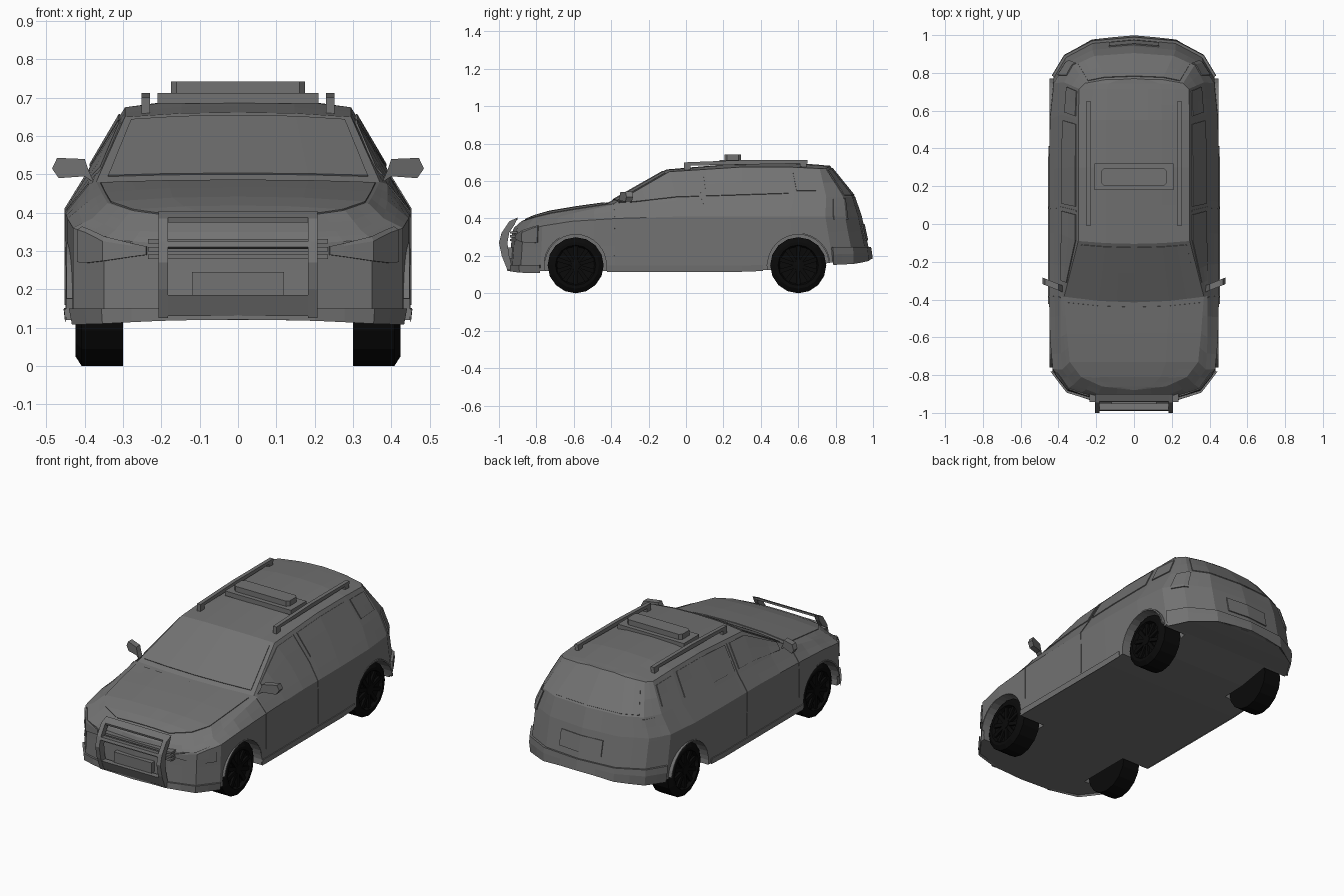
import bpy, bmesh, math
from mathutils import Vector, Matrix

if "Cube" in bpy.data.objects:
    bpy.data.objects.remove(bpy.data.objects["Cube"])


def material(name, v):
    m = bpy.data.materials.new(name)
    m.diffuse_color = (v, v, v, 1)
    m.use_nodes = True
    m.node_tree.nodes["Principled BSDF"].inputs["Base Color"].default_value = m.diffuse_color
    return m


black = material("tyre_black", 0.003)
paint = material("dark_grey_paint", 0.17)


def finish(name, verts, faces, mirror=False, mat=paint, fix=True):
    if mirror:
        n = len(verts)
        verts = list(verts) + [(-v[0], v[1], v[2]) for v in verts]
        faces = list(faces) + [tuple(n + i for i in reversed(f)) for f in faces]
    me = bpy.data.meshes.new(name)
    me.from_pydata([tuple(v) for v in verts], [], faces)
    bm = bmesh.new()
    bm.from_mesh(me)
    bmesh.ops.remove_doubles(bm, verts=bm.verts, dist=1e-4)
    if fix:
        bmesh.ops.recalc_face_normals(bm, faces=bm.faces)
    bm.to_mesh(me)
    bm.free()
    ob = bpy.data.objects.new(name, me)
    bpy.context.collection.objects.link(ob)
    me.materials.append(mat)
    return ob


def prism(name, pts, axis, a, b, mirror=False):
    """Extrude a 2D outline along x or y."""
    put = (lambda p, d: (d, p[0], p[1])) if axis == 'x' else (lambda p, d: (p[0], d, p[1]))
    n = len(pts)
    verts = [put(p, d) for d in (a, b) for p in pts]
    faces = [tuple(range(n)), tuple(range(n, 2 * n))]
    faces += [(i, (i + 1) % n, n + (i + 1) % n, n + i) for i in range(n)]
    return finish(name, verts, faces, mirror)


def box(name, x0, x1, y0, y1, z0, z1, mirror=False):
    return prism(name, [(y0, z0), (y1, z0), (y1, z1), (y0, z1)], 'x', x0, x1, mirror)


# Body stations run from the nose round the side to the tail
# plan outline: x, y, underside z, shoulder z
plan = [(0, -.945, .12, .32), (.20, -.93, .12, .32), (.35, -.885, .12, .33), (.43, -.78, .12, .36),
        (.445, -.62, .12, .385), (.45, -.38, .12, .40), (.45, -.05, .12, .41), (.45, .30, .12, .41),
        (.445, .58, .13, .41), (.425, .78, .165, .41), (.36, .89, .17, .41), (.22, .965, .18, .41),
        (0, .985, .185, .41)]
# belt line: x, y, z
belt = [(0, -.92, .35), (.19, -.90, .35), (.32, -.85, .355), (.38, -.77, .385), (.39, -.60, .43),
        (.39, -.38, .475), (.395, -.05, .495), (.395, .30, .505), (.385, .58, .515),
        (.37, .75, .515), (.32, .84, .515), (.21, .89, .515), (0, .905, .515)]
# bonnet and roof edge: x, y, z, crown
top = [(0, -.88, .385, 0), (.17, -.86, .39, .004), (.28, -.81, .405, .01), (.34, -.73, .425, .013),
       (.355, -.58, .45, .013), (.37, -.385, .48, .006), (.295, -.09, .65, .012), (.295, .30, .675, .022),
       (.295, .55, .675, .025), (.29, .715, .667, .02), (.26, .745, .668, .016), (.15, .765, .675, .008),
       (0, .77, .682, 0)]
bow = {5: -.03, 6: -.015}

grid = []
for i, ((x, y, zb, zs), d, e) in enumerate(zip(plan, belt, top)):
    w, k = bow.get(i, 0), .985 if y < 0 else .955
    grid.append([Vector(p) for p in (
        (0, y, zb), (x, y, zb), (x, y * .99, .25), (x, y * k, zs), d, e[:3],
        (e[0] / 2, e[1] + w * .75, e[2] + e[3] * .8), (0, e[1] + w, e[2] + e[3]))])


def P(s, r):
    s, r = min(max(s, 0), 12), min(max(r, 0), 7)
    i, j = min(int(s), 11), min(int(r), 6)
    u, v = s - i, r - j
    return grid[i][j].lerp(grid[i + 1][j], u).lerp(grid[i][j + 1].lerp(grid[i + 1][j + 1], u), v)


def steps(a, b):
    mid = [k / 2 for k in range(28) if a + .02 < k / 2 < b - .02]
    return [a] + mid + [b]


def patch(name, s0, s1, r0, r1, t=0.004, rim=True, taper=1):
    """Mirrored panel that follows the body skin, raised by t."""
    S, R = steps(s0, s1), steps(r0, r1)
    m, e, c = len(R), .02, (r0 + r1) / 2
    outer, inner = [], []
    for s in S:
        k = taper + (1 - taper) * min(1, 1.5 * (s - s0) / (s1 - s0))
        for r in R:
            r = c + (r - c) * k
            p = P(s, r)
            n = (P(s + e, r) - P(s - e, r)).cross(P(s, r + e) - P(s, r - e))
            if p.x < 1e-4:
                n.x = 0
            n.normalize()
            outer.append(p + n * t)
            inner.append(p - n * .006)
    idx = lambda i, j: i * m + j
    faces = [(idx(i, j), idx(i + 1, j), idx(i + 1, j + 1), idx(i, j + 1))
             for i in range(len(S) - 1) for j in range(m - 1)]
    if not rim:
        return finish(name, outer, faces, True, fix=False)
    N, a, b = len(outer), len(S) - 1, m - 1
    loop = ([idx(i, 0) for i in range(a)] + [idx(a, j) for j in range(b)] +
            [idx(i, b) for i in range(a, 0, -1)] + [idx(0, j) for j in range(b, 0, -1)])
    for p, q in zip(loop, loop[1:] + loop[:1]):
        if outer[p].x > 1e-4 or outer[q].x > 1e-4:
            faces.append((q, p, p + N, q + N))
    return finish(name, outer + inner, faces, True, fix=False)


def lathe(profile, segs, a0=0, a1=2 * math.pi):
    """Revolve (x, radius) points about the x axis."""
    m = len(profile)
    verts = [(x, r * math.cos(a), r * math.sin(a)) for k in range(segs + 1)
             for a in [a0 + (a1 - a0) * k / segs] for x, r in profile]
    faces = [(k * m + j, k * m + j + 1, (k + 1) * m + j + 1, (k + 1) * m + j)
             for k in range(segs) for j in range(m - 1)]
    return verts, faces


# Body shell with wheel arches cut out
body = patch("body", 0, 12, 0, 7, 0, rim=False)
for y in (-.59, .60):
    v, f = lathe([(.28, 0), (.28, .166), (.6, .166), (.6, 0)], 24)
    cutter = finish("arch_cutter", [(a, b + y, c + .15) for a, b, c in v], f, True)
    cutter.hide_render = True
    mod = body.modifiers.new("arch", 'BOOLEAN')
    mod.operation, mod.solver, mod.object = 'DIFFERENCE', 'EXACT', cutter
    bpy.context.view_layer.objects.active = body
    bpy.ops.object.modifier_apply(modifier=mod.name)
    bpy.data.objects.remove(cutter)

# Panels, glass and lamps on the skin
patch("bonnet", 1, 4.85, 5.05, 7, .004)
patch("windscreen", 5.08, 5.94, 5.14, 7, .004)
patch("front_side_window", 5.25, 6.35, 4.12, 4.88, .005)
patch("rear_side_window", 6.46, 7.9, 4.12, 4.88, .005)
patch("quarter_window", 8.1, 8.9, 4.2, 4.85, .005)
patch("tailgate_window", 10.2, 12, 4.05, 4.92, .004)
patch("headlight", 1.25, 2.8, 2.2, 3.2, .007, taper=.3)
patch("tail_light", 9.4, 10.15, 2.9, 3.9, .006)
patch("rear_plate", 11.4, 12, 2.2, 2.75, .006)
patch("door_seam", 6.385, 6.41, 1.3, 4.9, .003)
patch("front_door_seam", 4.95, 4.975, 1.6, 4, .003)
patch("front_lip", 0, 3, 1, 1.23, .012)
patch("side_sill", 4.82, 7.4, 1, 1.22, .005)
patch("rear_bumper", 9.05, 12, 1, 1.95, .014)

# Wheel arch lips
for label, y in (("front", -.59), ("rear", .60)):
    v, f = lathe([(.40, .164), (.447, .164), (.447, .172), (.40, .172), (.40, .164)], 14, .15, math.pi - .15)
    finish(label + "_arch_lip", [(a, b + y, c + .15) for a, b, c in v], f, True)

# Wheels: tyre with recessed rim, hub and spokes
tyre = [(.30, 0), (.30, .15), (.408, .15), (.424, .125), (.424, .108), (.405, .10), (.395, 0)]
for end, y in (("front", -.59), ("rear", .60)):
    for side, sx in (("right", 1), ("left", -1)):
        verts, faces = lathe(tyre, 16)
        hub_v, hub_f = lathe([(.39, .03), (.418, .026), (.42, 0)], 10)
        faces += [tuple(i + len(verts) for i in q) for q in hub_f]
        verts += hub_v
        for k in range(10):
            rot = Matrix.Rotation(2 * math.pi * k / 10, 3, 'X')
            n = len(verts)
            verts += [tuple(rot @ Vector((x, w, r))) for x in (.39, .415)
                      for w, r in ((-.009, .02), (.009, .02), (.012, .105), (-.012, .105))]
            faces += [tuple(n + i for i in q) for q in
                      ((0, 1, 2, 3), (4, 5, 6, 7), (0, 1, 5, 4), (1, 2, 6, 5), (2, 3, 7, 6), (3, 0, 4, 7))]
        finish(f"{end}_{side}_wheel", [(sx * a, b + y, c + .15) for a, b, c in verts], faces, mat=black)

# Grille slats and front plate
for k, z in enumerate((.285, .305, .325)):
    box(f"grille_slat_{k + 1}", -.235, .235, -.942, -.89, z - .006, z + .006)
box("front_plate", -.12, .12, -.955, -.92, .185, .245)

# Bull bar: crescent side plates joined by cross bars
side = [(-.90, .405), (-.945, .385), (-.985, .325), (-1, .27), (-.985, .20), (-.955, .125),
        (-.925, .125), (-.945, .20), (-.955, .27), (-.945, .325), (-.915, .37)]
prism("bull_bar_side", side, 'x', .182, .207, True)
prism("bull_bar_top", [(-.90, .405), (-.94, .387), (-.937, .375), (-.90, .393)], 'x', -.19, .19)
prism("bull_bar_middle", [(-.985, .325), (-.99, .31), (-.955, .305), (-.95, .32)], 'x', -.19, .19)
prism("bull_bar_skid", [(-.955, .13), (-.978, .185), (-.945, .185), (-.925, .13)], 'x', -.19, .19)

# Door mirrors, swept back toward their tips
mirrors = prism("door_mirror", [(.375, .478), (.40, .495), (.468, .49), (.485, .515), (.472, .543),
                                (.40, .54), (.39, .51)], 'y', -.34, -.305, True)
for v in mirrors.data.vertices:
    v.co.y += (abs(v.co.x) - .43) * .4

# Roof rails on feet, light bar on its base
prism("roof_rail", [(-.01, .682), (.65, .695), (.65, .712), (.3, .712), (-.01, .70)], 'x', .23, .252, True)
for k, y in enumerate((0, .62)):
    box(f"roof_rail_foot_{k + 1}", .23, .252, y - .01, y + .025, .655, .70, True)
box("light_bar_base", -.21, .21, .18, .32, .685, .712)
bar = [(-.175, .22), (-.16, .205), (.16, .205), (.175, .22), (.175, .28), (.16, .295), (-.16, .295), (-.175, .28)]
finish("light_bar", [(x, y, z) for z in (.71, .742) for x, y in bar],
       [tuple(range(8)), tuple(range(8, 16))] + [(i, (i + 1) % 8, 8 + (i + 1) % 8, 8 + i) for i in range(8)])
